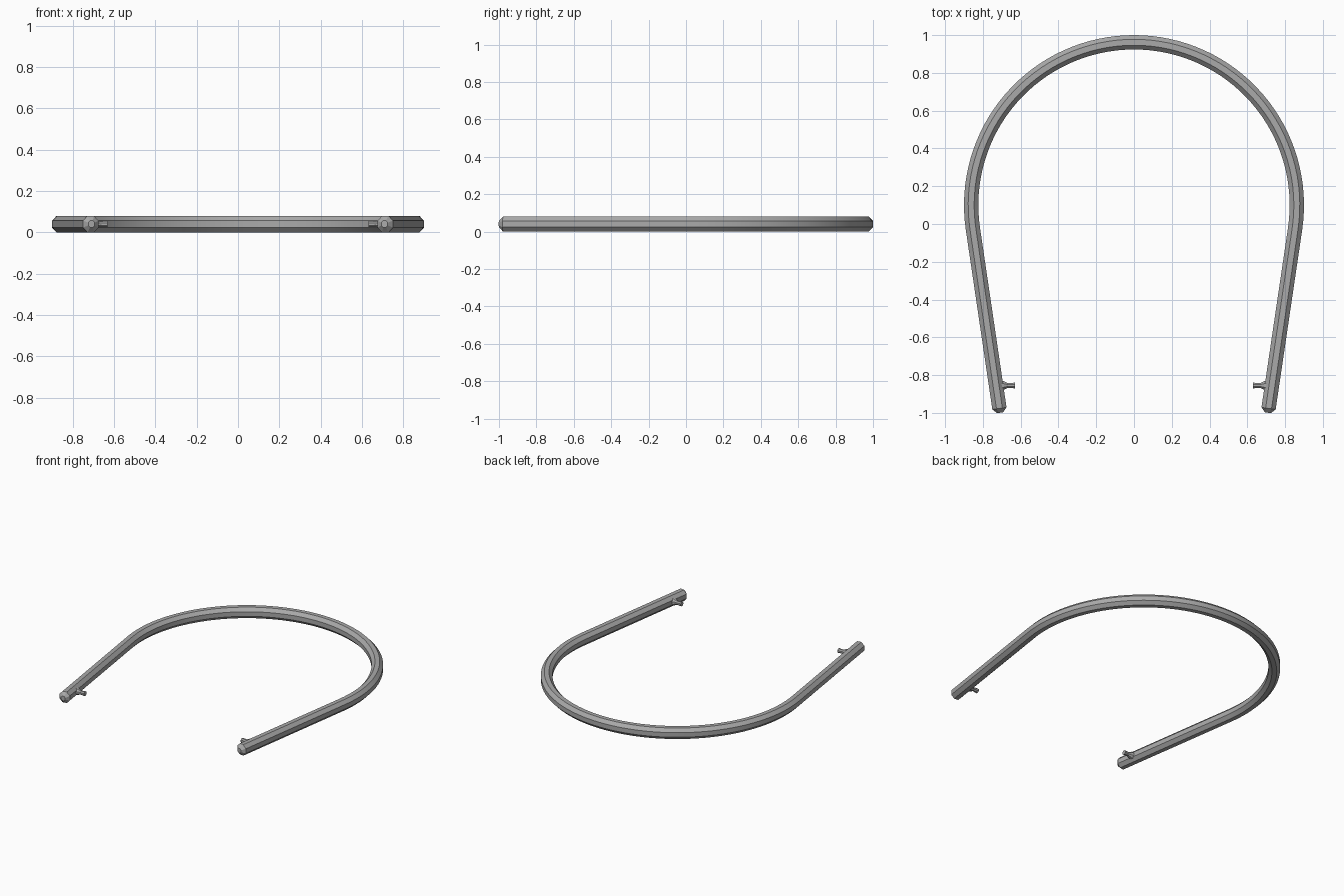
import bpy
import bmesh
from math import sin, cos, tan, pi, radians
from mathutils import Vector

cube = bpy.data.objects.get("Cube")
if cube:
    bpy.data.objects.remove(cube, do_unlink=True)

SIDES = 8
HALF_H = 0.04          # half height of the rod
HALF_W = 0.038         # half width of the rod
ARC_R = 0.862          # centre line radius of the bow
ARC_Y = 0.1            # centre of the bow
SPLAY = radians(8.4)   # inward lean of the straight legs
LEG = 0.984            # length of the straight legs

steel = bpy.data.materials.new("grey_metal")
steel.use_nodes = True
GREY = (0.4, 0.4, 0.4, 1)
steel.diffuse_color = GREY
steel.node_tree.nodes["Principled BSDF"].inputs["Base Color"].default_value = GREY


def loft(name, stations):
    """Skin octagonal rings; each station is (centre, side axis, half width, half height)."""
    bm = bmesh.new()
    rings = []
    for centre, side, w, h in stations:
        ring = []
        for i in range(SIDES):
            a = 2 * pi * (i + 0.5) / SIDES
            k = 1 / cos(pi / SIDES)
            ring.append(bm.verts.new(centre + side * (w * k * cos(a))
                                     + Vector((0, 0, h * k * sin(a)))))
        rings.append(ring)
    for r, s in zip(rings, rings[1:]):
        for i in range(SIDES):
            j = (i + 1) % SIDES
            bm.faces.new((r[i], r[j], s[j], s[i]))
    bm.faces.new(rings[0])
    bm.faces.new(rings[-1])
    bmesh.ops.recalc_face_normals(bm, faces=bm.faces)
    mesh = bpy.data.meshes.new(name)
    bm.to_mesh(mesh)
    bm.free()
    mesh.materials.append(steel)
    obj = bpy.data.objects.new(name, mesh)
    bpy.context.collection.objects.link(obj)
    bpy.ops.object.select_all(action='DESELECT')
    obj.select_set(True)
    bpy.context.view_layer.objects.active = obj
    bpy.ops.object.shade_smooth_by_angle(angle=radians(25))
    return obj


def bow_point(angle):
    side = Vector((cos(angle), sin(angle), 0))
    return Vector((0, ARC_Y, 0)) + side * ARC_R + Vector((0, 0, HALF_H)), side


# Bow with two straight legs, ending in chamfered tips
small = tan(pi / SIDES)
chamfer = HALF_H * (1 - small)


def leg(angle, sign):
    base, side = bow_point(angle)
    along = Vector((sin(angle), -cos(angle), 0)) * sign
    return [(base + along * d, side, HALF_W * k, HALF_H * k)
            for d, k in ((LEG, small), (LEG - chamfer, 1))]


start, end = -SPLAY, pi + SPLAY
STEPS = 64
stations = leg(start, 1)
for n in range(STEPS + 1):
    centre, side = bow_point(start + (end - start) * n / STEPS)
    stations.append((centre, side, HALF_W, HALF_H))
stations += reversed(leg(end, -1))
loft("handle_bow", stations)

# Pivot pegs pointing inward, flared where they meet the legs
PEG = ((0.715, 0.027), (0.69, 0.023), (0.668, 0.013), (0.631, 0.015))
for name, sign in (("left_peg", 1), ("right_peg", -1)):
    loft(name, [(Vector((sign * x, -0.855, HALF_H)), Vector((0, 1, 0)), r, r)
                for x, r in PEG])
